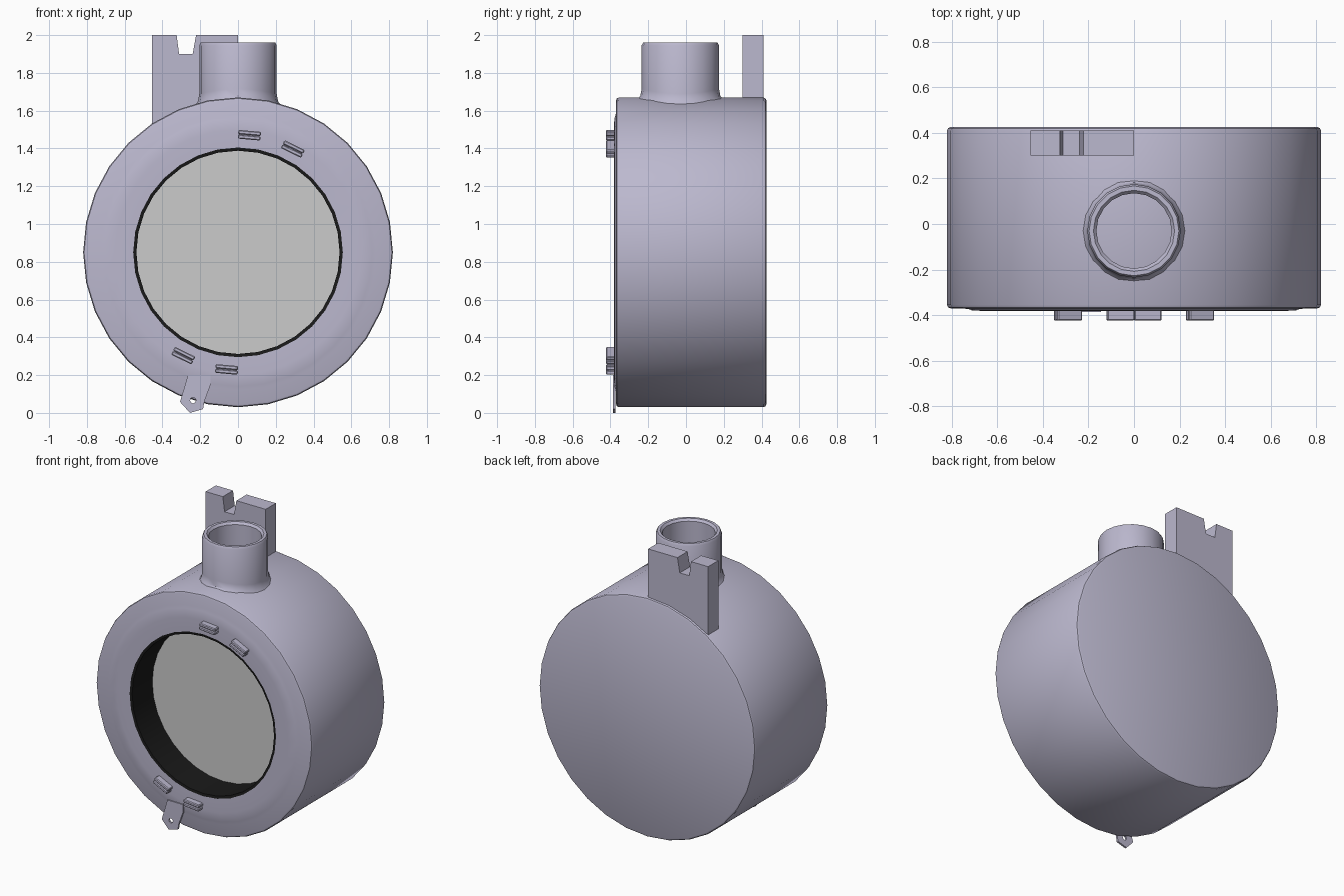
import bpy, bmesh, math
from mathutils import Matrix, Vector

if "Cube" in bpy.data.objects:
    bpy.data.objects.remove(bpy.data.objects["Cube"])

CZ = 0.85  # height of the drum axis


def material(name, rgb):
    m = bpy.data.materials.new(name)
    m.diffuse_color = (*rgb, 1)
    m.use_nodes = True
    m.node_tree.nodes["Principled BSDF"].inputs["Base Color"].default_value = m.diffuse_color
    return m


SHELL = material("shell", (0.50, 0.48, 0.62))
DARK = material("dark", (0.01, 0.01, 0.01))
PANE = material("pane", (0.8, 0.8, 0.8))


def finish(name, bm, mat, smooth=35):
    bmesh.ops.recalc_face_normals(bm, faces=bm.faces)
    me = bpy.data.meshes.new(name)
    bm.to_mesh(me)
    bm.free()
    me.materials.append(mat)
    ob = bpy.data.objects.new(name, me)
    bpy.context.collection.objects.link(ob)
    bpy.ops.object.select_all(action='DESELECT')
    ob.select_set(True)
    bpy.context.view_layer.objects.active = ob
    if smooth:
        bpy.ops.object.shade_smooth_by_angle(angle=math.radians(smooth))
    return ob


def lathe(name, profile, sides, place, mat):
    """Spin (radius, height) points; place(a, r, h) gives the 3D position."""
    bm = bmesh.new()
    rings = []
    for r, h in profile:
        n = 1 if r == 0 else sides
        rings.append([bm.verts.new(place(2 * math.pi * i / sides, r, h)) for i in range(n)])
    for a, b in zip(rings, rings[1:]):
        for i in range(sides):
            j = (i + 1) % sides
            q = [a[i % len(a)], a[j % len(a)], b[j % len(b)], b[i % len(b)]]
            bm.faces.new(list(dict.fromkeys(q)))
    return finish(name, bm, mat)


def around_y(a, r, h):
    return (r * math.sin(a), h, CZ + r * math.cos(a))


def plate(name, pts, y0, y1, mat, bevel=0):
    """Extrude an (x, z) outline from y0 to y1."""
    bm = bmesh.new()
    f = bm.faces.new([bm.verts.new((x, y0, z)) for x, z in pts])
    new = bmesh.ops.extrude_face_region(bm, geom=[f])["geom"]
    bmesh.ops.translate(bm, vec=(0, y1 - y0, 0), verts=[v for v in new if isinstance(v, bmesh.types.BMVert)])
    if bevel:
        bmesh.ops.bevel(bm, geom=bm.edges[:], offset=bevel, segments=1, affect='EDGES')
    return finish(name, bm, mat, 20)


# Drum shell with a raised front ring
lathe("drum_shell", [(0, 0.425), (0.805, 0.425), (0.815, 0.42), (0.82, 0.41), (0.82, -0.355),
                     (0.815, -0.366), (0.805, -0.37), (0.73, -0.372), (0.71, -0.379),
                     (0.65, -0.382), (0.55, -0.38)], 32, around_y, SHELL)
# Dark window tunnel and the pane at its end
lathe("window_wall", [(0.555, -0.381), (0.538, -0.378), (0.538, -0.15)], 32, around_y, DARK)
lathe("window_pane", [(0, -0.16), (0.54, -0.16)], 32, around_y, PANE)


# Upright spout whose foot follows the drum surface
def around_z(a, r, h):
    x, y = r * math.sin(a), -0.03 + r * math.cos(a)
    z = h if h > 1 else CZ + math.sqrt(0.815 ** 2 - x * x) + h
    return (x, y, z)


lathe("spout", [(0.235, -0.01), (0.212, 0.012), (0.205, 0.05), (0.205, 1.945), (0.197, 1.96), (0.178, 1.96),
                (0.165, 1.945), (0.165, -0.02)], 20, around_z, SHELL)

# Notched rear bracket
plate("rear_bracket", [(-0.455, 1.48), (-0.455, 2.0), (-0.325, 2.0), (-0.312, 1.9), (-0.24, 1.9),
                       (-0.222, 2.0), (0, 2.0), (0, 1.62)], 0.30, 0.41, SHELL)

# Front clips: two on top, repeated by a half turn below
for n, (x, z, tilt) in enumerate([(0.06, 0.62, 5), (0.29, 0.547, 26)]):
    for side, half in (("upper", 0), ("lower", 180)):
        for part, w, h, dz, front in (("base", 0.12, 0.022, 0.012, -0.424),
                                      ("bar", 0.12, 0.022, -0.012, -0.424),
                                      ("web", 0.105, 0.03, 0, -0.41)):
            ob = plate(f"{side}_clip_{n + 1}_{part}",
                       [(-w / 2, dz - h / 2), (w / 2, dz - h / 2), (w / 2, dz + h / 2), (-w / 2, dz + h / 2)],
                       front, -0.37, SHELL, 0.005)
            ob.data.transform(Matrix.Translation((0, 0, CZ)) @ Matrix.Rotation(math.radians(half), 4, 'Y')
                              @ Matrix.Translation((x, 0, z)) @ Matrix.Rotation(math.radians(tilt), 4, 'Y'))

# Hanging tab with a drilled eyelet
tab = plate("lower_tab", [(-0.265, 0.2), (-0.307, 0.058), (-0.254, 0.0), (-0.185, 0.02), (-0.178, 0.06),
                          (-0.145, 0.15), (-0.145, 0.2)], -0.387, -0.374, SHELL)
bpy.ops.mesh.primitive_cylinder_add(vertices=8, radius=0.016, depth=0.1, location=(-0.238, -0.38, 0.066),
                                    rotation=(math.pi / 2, 0, 0))
cutter = bpy.context.object
cutter.name = "eyelet_cutter"
cutter.hide_render = True
cutter.hide_set(True)
cut = tab.modifiers.new("eyelet", 'BOOLEAN')
cut.object = cutter
cut.operation = 'DIFFERENCE'
